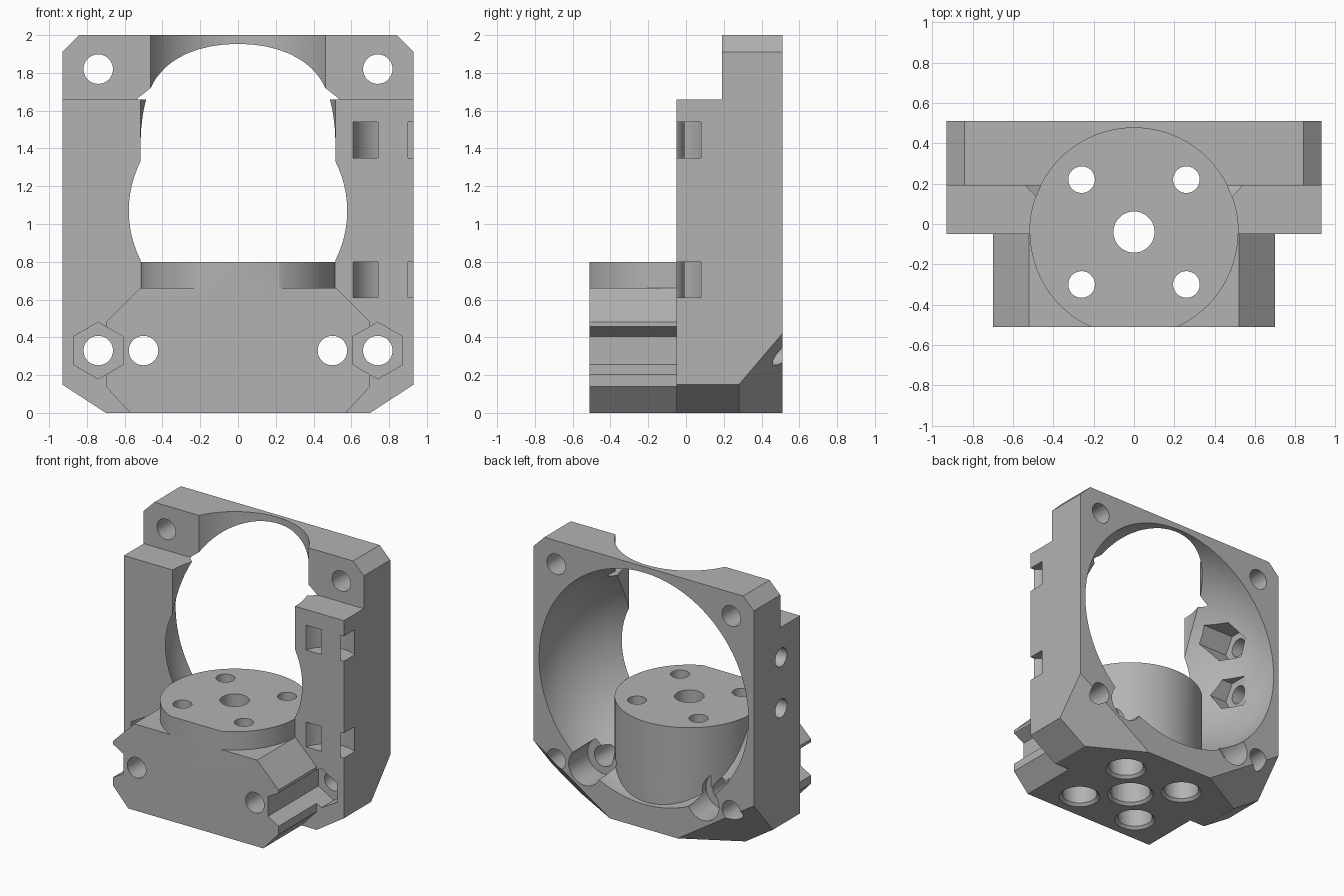
import bpy, bmesh, math
from mathutils import Vector, Matrix

cube = bpy.data.objects.get("Cube")
if cube:
    bpy.data.objects.remove(cube, do_unlink=True)

grey = bpy.data.materials.new("plain grey")
grey.use_nodes = True
grey.diffuse_color = (0.45, 0.45, 0.45, 1)
grey.node_tree.nodes["Principled BSDF"].inputs["Base Color"].default_value = (0.45, 0.45, 0.45, 1)

AXIS = {"x": Matrix.Rotation(math.pi / 2, 4, "Y"),
        "y": Matrix.Rotation(-math.pi / 2, 4, "X"),
        "z": Matrix.Identity(4)}


def finish(bm, name):
    bmesh.ops.recalc_face_normals(bm, faces=bm.faces)
    mesh = bpy.data.meshes.new(name)
    bm.to_mesh(mesh)
    bm.free()
    mesh.materials.append(grey)
    ob = bpy.data.objects.new(name, mesh)
    bpy.context.collection.objects.link(ob)
    return ob


def prism(name, half, y0, y1, cuts=()):
    """Mirror a half outline in x, extrude along y, then slice with planes."""
    bm = bmesh.new()
    outline = half + [(-x, z) for x, z in reversed(half)]
    face = bm.faces.new([bm.verts.new((x, y0, z)) for x, z in outline])
    ext = bmesh.ops.extrude_face_region(bm, geom=[face])
    bmesh.ops.translate(bm, vec=(0, y1 - y0, 0),
                        verts=[v for v in ext["geom"] if isinstance(v, bmesh.types.BMVert)])
    for co, no in cuts:
        slice_off(bm, co, no)
    return finish(bm, name)


def slice_off(bm, co, no):
    bmesh.ops.bisect_plane(bm, geom=bm.verts[:] + bm.edges[:] + bm.faces[:],
                           plane_co=co, plane_no=no, clear_outer=True)
    bmesh.ops.holes_fill(bm, edges=[e for e in bm.edges if e.is_boundary])


def rod(name, axis, a, b, centre, r, r2=None, sides=48, turn=0, cut=None):
    """Cylinder, cone or hex bar from a to b along an axis."""
    bm = bmesh.new()
    bmesh.ops.create_cone(bm, cap_ends=True, segments=sides, radius1=r,
                          radius2=r if r2 is None else r2, depth=b - a,
                          matrix=AXIS[axis] @ Matrix.Rotation(turn, 4, "Z"))
    mid = list(centre)
    mid.insert("xyz".index(axis), (a + b) / 2)
    bmesh.ops.translate(bm, vec=mid, verts=bm.verts)
    if cut:
        slice_off(bm, *cut)
    return finish(bm, name)


def combine(target, other, operation):
    mod = target.modifiers.new(operation, "BOOLEAN")
    mod.operation = operation
    mod.solver = "EXACT"
    mod.object = other
    bpy.context.view_layer.objects.active = target
    bpy.ops.object.modifier_apply(modifier=mod.name)
    bpy.data.objects.remove(other, do_unlink=True)


def cut(other):
    combine(body, other, "DIFFERENCE")


# Back plate with chamfered corners
corners = []
for s in (-1, 1):
    a, b, c = (Vector(p) for p in ((s * .93, .28, .15), (s * .93, .51, .42), (s * .70, .28, 0)))
    n = (b - a).cross(c - a)
    corners.append((a, n if n.x * s > 0 else -n))
body = prism("bracket_body", [(.70, 0), (.93, .15), (.93, 1.91), (.84, 2)], -.05, .51, corners)

# Step at the top of the plate
cut(prism("step_cutter", [(1.1, 1.66), (1.1, 2.2)], -.3, .19))

# Rounded duct opening to the back
bm = bmesh.new()
bmesh.ops.create_uvsphere(bm, u_segments=80, v_segments=40, radius=1,
                          matrix=Matrix.Translation((0, .51, 1.07))
                          @ Matrix.Diagonal((.885, .74, .885, 1)) @ AXIS["y"])
cut(finish(bm, "duct_cutter"))

# Vertical clearance above the round mount
cut(rod("clearance_cutter", "z", .75, 2.3, (0, -.04), .517, sides=96))

# Front block and round mount
combine(body, prism("front_block", [(.57, 0), (.70, .14), (.70, .48), (.52, .66)], -.51, -.04), "UNION")
combine(body, rod("round_mount", "z", 0, .8, (0, -.04), .517, sides=96,
                  cut=((0, -.51, 0), (0, -1, 0))), "UNION")

for s in (-1, 1):
    # Corner screw holes and hexagonal side pockets
    for z in (.33, 1.82):
        cut(rod("corner_hole", "y", -.7, .8, (s * .74, z), .078))
    cut(rod("hex_pocket", "y", -.7, .1, (s * .74, .33), .15, sides=6))
    # Front block holes with counterbores reaching the duct
    cut(rod("block_hole", "y", -.7, .8, (s * .50, .33), .078))
    cut(rod("block_counterbore", "y", .28, .8, (s * .50, .33), .135))

# Vertical holes of the round mount, wider from below
holes = [(0, -.04, .102, .145)]
holes += [(x, y, .066, .125) for x in (-.26, .26) for y in (-.30, .22)]
for x, y, r, wide in holes:
    cut(rod("mount_hole", "z", -.2, 1, (x, y), r))
    cut(rod("mount_counterbore", "z", -.2, .5, (x, y), wide))
    cut(rod("mount_countersink", "z", -.01, .03, (x, y), wide + .03, wide - .01))

# Side bolt holes with hexagonal nut traps inside
for z in (1.04, 1.43):
    cut(rod("side_hole", "x", -1.1, -.5, (.18, z), .07))
    cut(rod("nut_trap", "x", -.83, -.5, (.18, z), .14, sides=6))

# Curved cable tie slots around the front corner
for z in (.61, 1.35):
    ring = rod("tie_slot", "z", z, z + .19, (.82, -.108), .218)
    combine(ring, rod("tie_core", "z", z - .1, z + .3, (.82, -.108), .099), "DIFFERENCE")
    cut(ring)

bpy.ops.object.select_all(action="DESELECT")
body.select_set(True)
bpy.context.view_layer.objects.active = body
bpy.ops.object.shade_smooth_by_angle(angle=math.radians(30))
